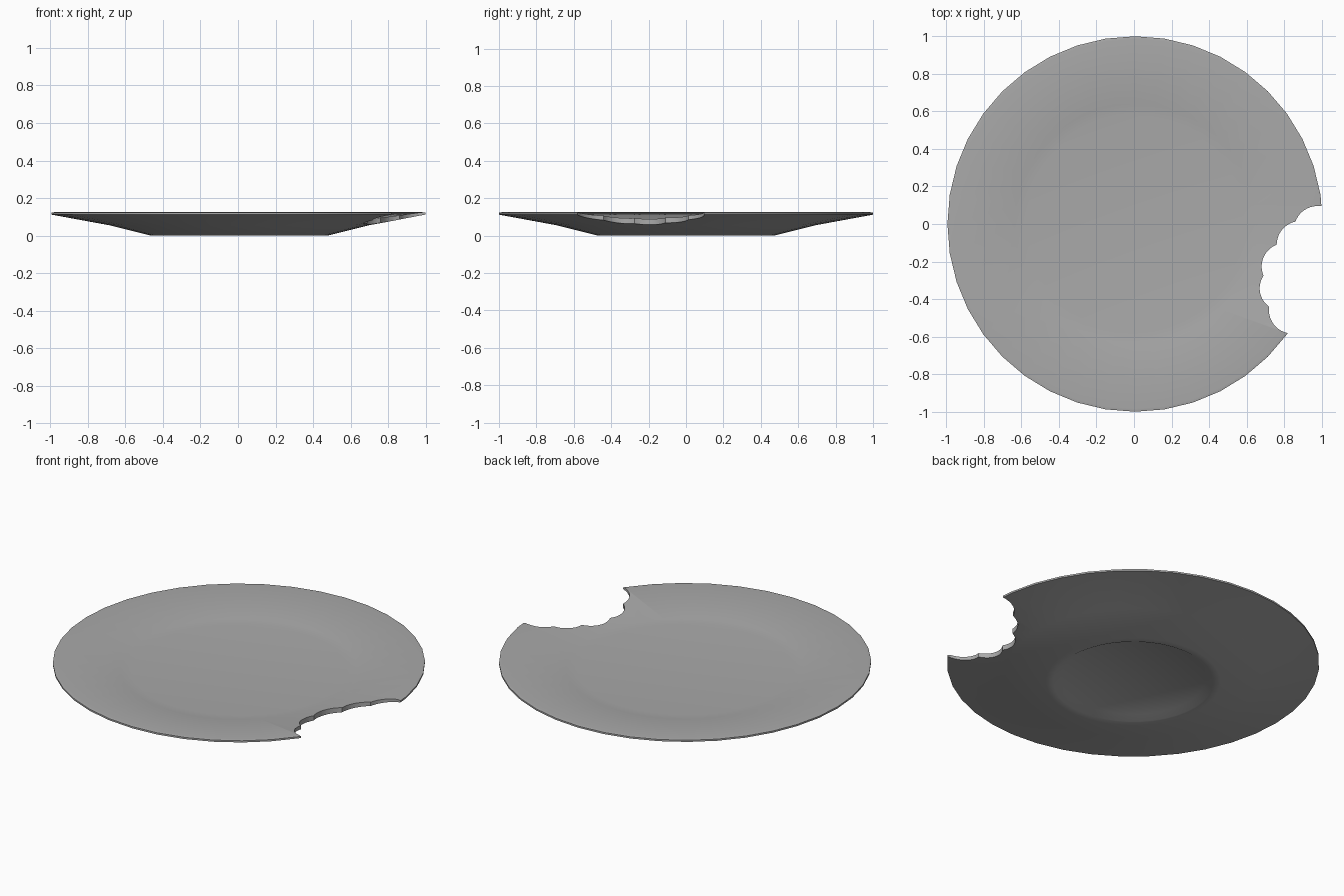
import bpy, bmesh, math
from mathutils import Vector

old = bpy.data.objects.get("Cube")
if old:
    bpy.data.objects.remove(old, do_unlink=True)

SEGMENTS = 40
OFFSET = 0.006


def add_object(name, bm):
    bmesh.ops.recalc_face_normals(bm, faces=bm.faces)
    mesh = bpy.data.meshes.new(name)
    bm.to_mesh(mesh)
    bm.free()
    obj = bpy.data.objects.new(name, mesh)
    bpy.context.collection.objects.link(obj)
    return obj


grey = bpy.data.materials.new("plate grey")
grey.use_nodes = True
colour = (0.4, 0.4, 0.4, 1)
grey.diffuse_color = colour
grey.node_tree.nodes["Principled BSDF"].inputs["Base Color"].default_value = colour

# Plate: closed profile (radius, height) from the top centre round to the underside
profile = [(0, 0.075), (0.58, 0.075), (0.64, 0.08), (0.985, 0.125), (1, 0.122),
           (1, 0.112), (0.69, 0.055), (0.47, 0), (0.43, 0), (0.39, 0.022), (0, 0.022)]
bm = bmesh.new()
points = [bm.verts.new((r, 0, z)) for r, z in profile]
edges = [bm.edges.new(pair) for pair in zip(points, points[1:])]
bmesh.ops.spin(bm, geom=points + edges, axis=(0, 0, 1), cent=(0, 0, 0),
               angle=math.tau, steps=SEGMENTS, use_duplicate=False)
bmesh.ops.remove_doubles(bm, verts=bm.verts, dist=0.0005)
bmesh.ops.translate(bm, verts=bm.verts, vec=(OFFSET, 0, 0))
plate = add_object("bitten_plate", bm)
plate.data.materials.append(grey)

# Bite: one scalloped prism, each scallop an arc between neighbouring cusps
cusps = [(0.98, 0.096), (0.86, 0.013), (0.76, -0.11), (0.69, -0.275),
         (0.72, -0.44), (0.845, -0.584)]
centres = [(0.98, -0.03), (0.885, -0.115), (0.805, -0.225), (0.79, -0.35), (0.845, -0.46)]
outline = [(1.2, 0.096)]
for centre, start, end in zip(centres, cusps, cusps[1:]):
    c = Vector(centre)
    a, b = Vector(start) - c, Vector(end) - c
    first = math.atan2(a.y, a.x)
    sweep = (math.atan2(b.y, b.x) - first) % math.tau
    for i in range(10):
        t = i / 10
        radius = a.length + (b.length - a.length) * t
        angle = first + sweep * t
        outline.append((c.x + radius * math.cos(angle), c.y + radius * math.sin(angle)))
outline += [cusps[-1], (1.2, cusps[-1][1])]

bm = bmesh.new()
base = bm.faces.new([bm.verts.new((x, y, -0.2)) for x, y in outline])
sides = bmesh.ops.extrude_face_region(bm, geom=[base])["geom"]
bmesh.ops.translate(bm, vec=(0, 0, 0.6),
                    verts=[v for v in sides if isinstance(v, bmesh.types.BMVert)])
cutter = add_object("bite_cutter", bm)
cutter.hide_render = True
cutter.data.materials.append(grey)

cut = plate.modifiers.new("bite", 'BOOLEAN')
cut.operation = 'DIFFERENCE'
cut.solver = 'EXACT'
cut.object = cutter
bpy.ops.object.select_all(action='DESELECT')
bpy.context.view_layer.objects.active = plate
plate.select_set(True)
bpy.ops.object.modifier_apply(modifier=cut.name)
bpy.data.objects.remove(cutter, do_unlink=True)

# Smooth dish with crisp rim, foot and bite edges
bpy.ops.object.shade_smooth_by_angle(angle=math.radians(30))
